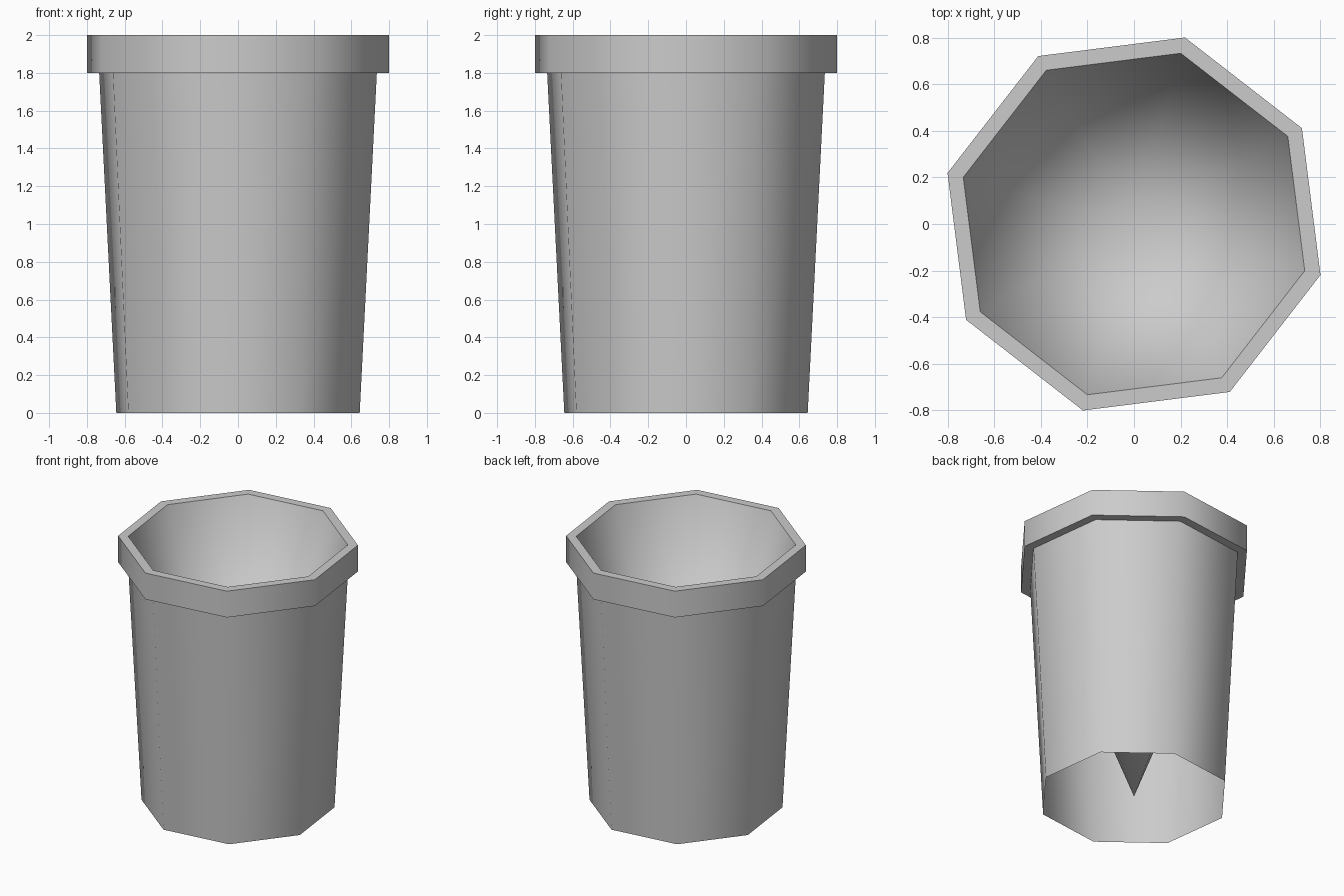
import bpy
import bmesh
from math import cos, sin, radians

SIDES = 8
TURN = radians(-15.3)

if "Cube" in bpy.data.objects:
    bpy.data.objects.remove(bpy.data.objects["Cube"])

grey = bpy.data.materials.new("pot_grey")
grey.use_nodes = True
grey.diffuse_color = (0.6, 0.6, 0.6, 1)
grey.node_tree.nodes["Principled BSDF"].inputs["Base Color"].default_value = grey.diffuse_color


def lathe(name, profile):
    """Eight-sided turned shell from (radius, height) points; radius 0 closes to a tip."""
    bm = bmesh.new()
    rings = []
    for radius, z in profile:
        count = SIDES if radius else 1
        angles = [TURN + radians(360) * i / SIDES for i in range(count)]
        rings.append([bm.verts.new((radius * cos(a), radius * sin(a), z)) for a in angles])
    for low, high in zip(rings, rings[1:]):
        for i in range(SIDES):
            j = (i + 1) % SIDES
            if len(high) == 1:
                bm.faces.new((low[i], low[j], high[0]))
            else:
                bm.faces.new((low[i], low[j], high[j], high[i]))
    mesh = bpy.data.meshes.new(name)
    bm.to_mesh(mesh)
    bm.free()
    mesh.materials.append(grey)
    obj = bpy.data.objects.new(name, mesh)
    bpy.context.collection.objects.link(obj)
    # Round the walls, keep the rim corners crisp
    bpy.ops.object.select_all(action="DESELECT")
    obj.select_set(True)
    bpy.context.view_layer.objects.active = obj
    bpy.ops.object.shade_smooth_by_angle(angle=radians(60))
    return obj


# Tapered outer wall, open underneath
lathe("pot_wall", [(0.668, 0), (0.762, 1.8)])

# Thick collar: underside, outer band and top lip
lathe("pot_rim", [(0.762, 1.8), (0.83, 1.8), (0.83, 2), (0.76, 2)])

# Funnel-shaped inside, narrowing to a tip at the base
lathe("pot_lining", [(0.76, 2), (0, 0.01)])
